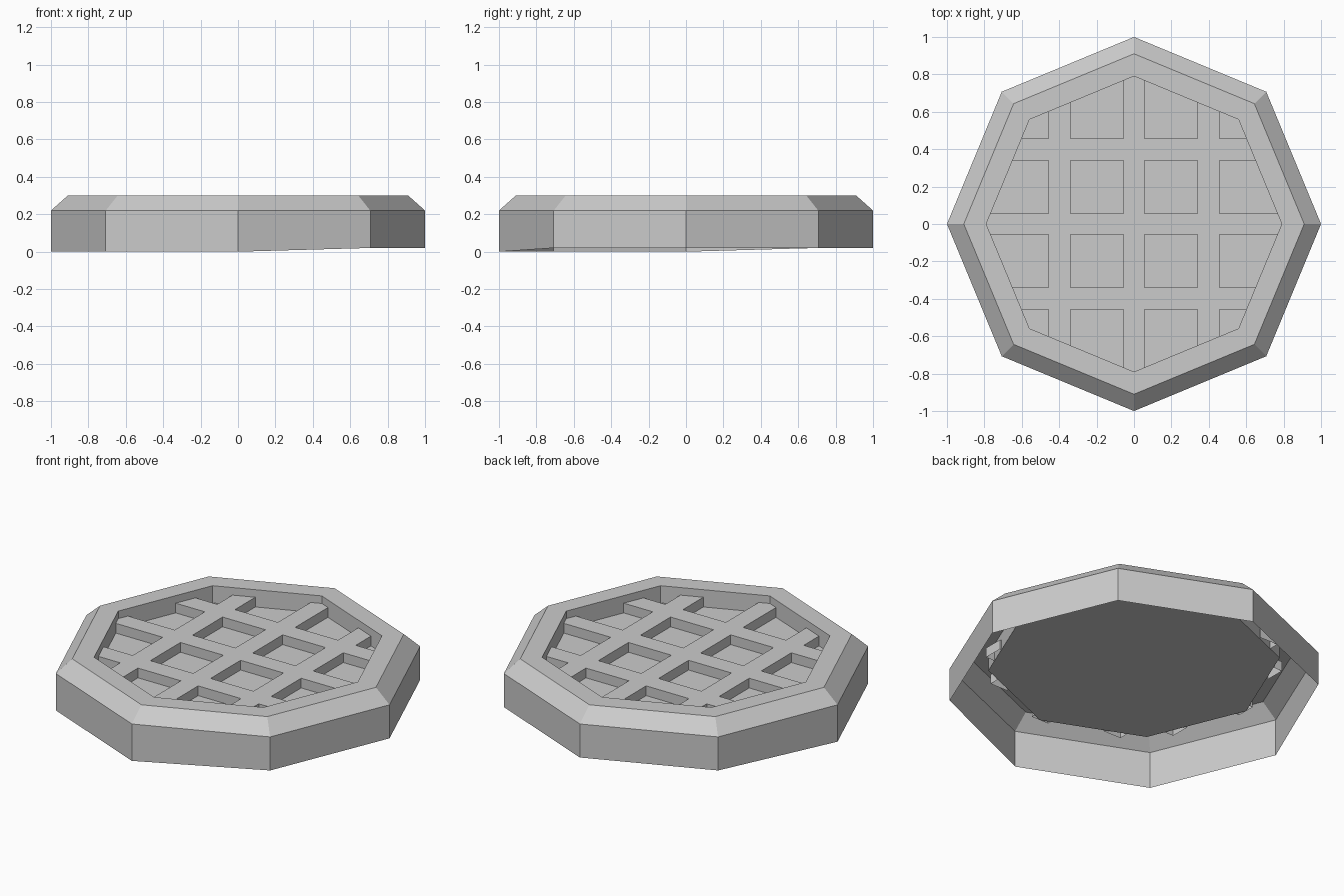
import bpy, bmesh, math

if "Cube" in bpy.data.objects:
    bpy.data.objects.remove(bpy.data.objects["Cube"])


def make_object(name, bm):
    mesh = bpy.data.meshes.new(name)
    bm.to_mesh(mesh)
    bm.free()
    obj = bpy.data.objects.new(name, mesh)
    bpy.context.collection.objects.link(obj)
    return obj


def octagon(bm, r, z):
    return [bm.verts.new((r * math.cos(i * math.pi / 4), r * math.sin(i * math.pi / 4), z))
            for i in range(8)]


# Rim: open-bottomed shell, bevelled on top, with the inner wall dropping to the floor
PROFILE = [(1.0, 0.02), (1.0, 0.22), (0.91, 0.30), (0.79, 0.30), (0.79, 0.197)]
bm = bmesh.new()
rings = [octagon(bm, r, z) for r, z in PROFILE]
for a, b in zip(rings, rings[1:]):
    for i in range(8):
        j = (i + 1) % 8
        bm.faces.new((a[i], a[j], b[j], b[i]))
# Three lower corners of the rim dip slightly to the ground
for i in (4, 5, 6):
    rings[0][i].co.z = 0.0
make_object("rim", bm)

# Floor of the pockets
bm = bmesh.new()
bm.faces.new(octagon(bm, 0.79, 0.197))
make_object("pocket_floor", bm)

# Lattice of raised bars, open underneath, square ends tucked under the rim
TOP, FLOOR = 0.255, 0.197
CUTS = [-0.79, -0.66, -0.457, -0.34, -0.057, 0.057, 0.34, 0.457, 0.66, 0.79]
REACH = {2: 0.67, 4: 0.80, 6: 0.67}   # bar strips and how far each runs
bm = bmesh.new()
grid = [[bm.verts.new((x, y, TOP)) for y in CUTS] for x in CUTS]
for i in range(9):
    for j in range(9):
        on_bar = (max(abs(CUTS[j]), abs(CUTS[j + 1])) < REACH.get(i, 0)
                  or max(abs(CUTS[i]), abs(CUTS[i + 1])) < REACH.get(j, 0))
        if on_bar:
            bm.faces.new((grid[i][j], grid[i + 1][j], grid[i + 1][j + 1], grid[i][j + 1]))
bmesh.ops.delete(bm, geom=[v for v in bm.verts if not v.link_faces], context='VERTS')
border = [e for e in bm.edges if e.is_boundary]
new = bmesh.ops.extrude_edge_only(bm, edges=border)["geom"]
for v in new:
    if isinstance(v, bmesh.types.BMVert):
        v.co.z = FLOOR
bmesh.ops.dissolve_limit(bm, angle_limit=0.01, verts=bm.verts[:], edges=bm.edges[:])
bmesh.ops.recalc_face_normals(bm, faces=bm.faces[:])
# Keep the tops facing up
if any(f.normal.z < -0.5 for f in bm.faces):
    bmesh.ops.reverse_faces(bm, faces=bm.faces[:])
make_object("lattice", bm)
